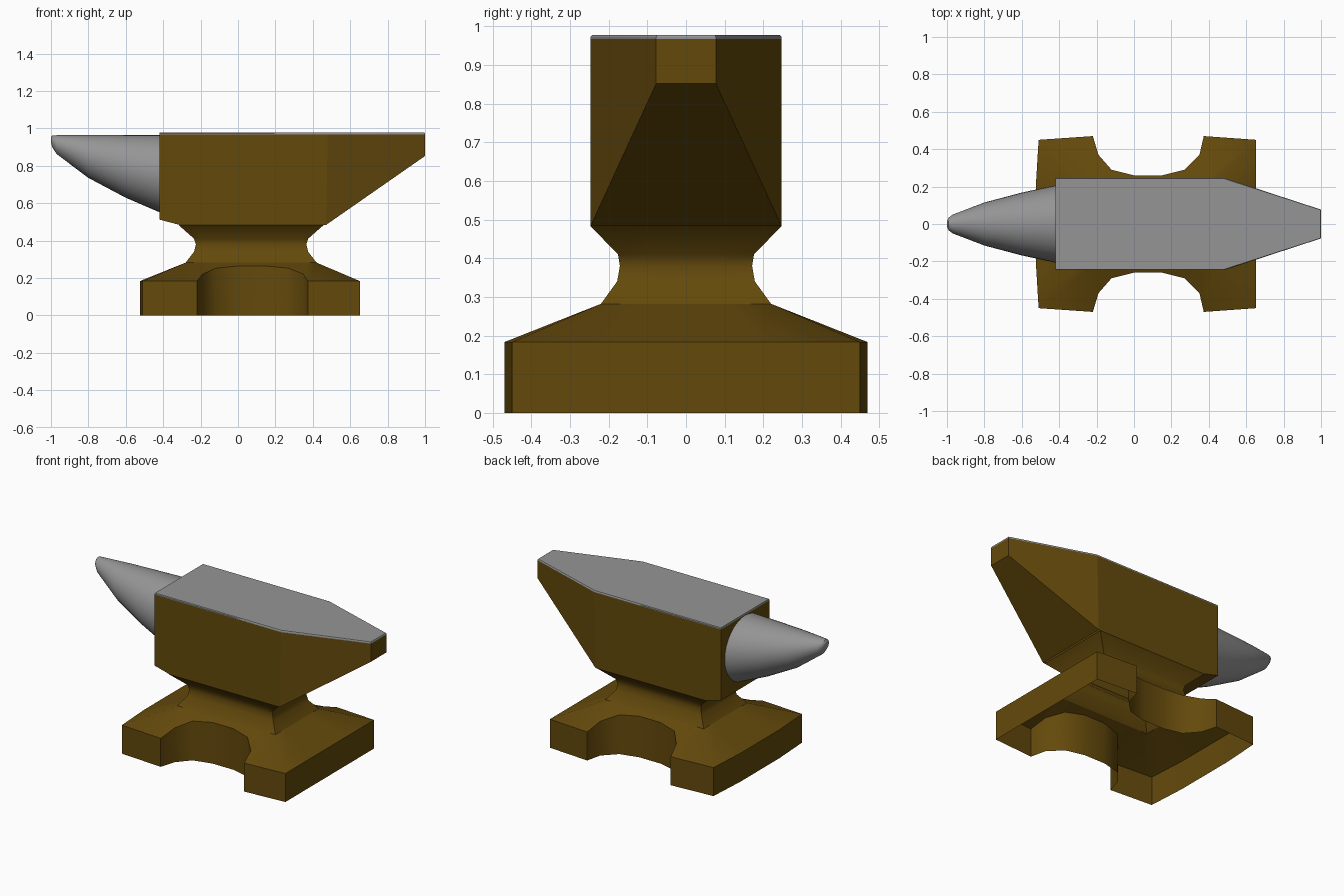
import bpy, bmesh
from math import sin, cos, pi, radians

if "Cube" in bpy.data.objects:
    bpy.data.objects.remove(bpy.data.objects["Cube"])


def paint(name, color):
    mat = bpy.data.materials.new(name)
    mat.diffuse_color = (*color, 1)
    mat.use_nodes = True
    mat.node_tree.nodes["Principled BSDF"].inputs["Base Color"].default_value = mat.diffuse_color
    return mat


iron = paint("brown_iron", (.127, .067, .0034))
steel = paint("grey_steel", (.30, .30, .30))


def finish(name, bm, material, angle=30):
    mesh = bpy.data.meshes.new(name)
    bm.to_mesh(mesh)
    bm.free()
    obj = bpy.data.objects.new(name, mesh)
    bpy.context.collection.objects.link(obj)
    mesh.materials.append(material)
    bpy.ops.object.select_all(action='DESELECT')
    obj.select_set(True)
    bpy.context.view_layer.objects.active = obj
    bpy.ops.object.shade_smooth_by_angle(angle=radians(angle))
    return obj


def loft(bm, rings):
    loops = [[bm.verts.new(p) for p in ring] for ring in rings]
    n = len(loops[0])
    for a, b in zip(loops, loops[1:]):
        for i in range(n):
            j = (i + 1) % n
            bm.faces.new((a[i], a[j], b[j], b[i]))
    return loops


# Foot and waist: open-bottomed shell with a scooped arch on each long side
CX = 0.07
side = [(-.51, .45), (-.22, .47), (-.19, .37), (-.12, .29), (0, .26),
        (.15, .26), (.27, .29), (.35, .37), (.373, .47), (.652, .45)]
outline = ([(x, -y) for x, y in side] + [(.652, -.2), (.652, .2)]
           + [(x, y) for x, y in reversed(side)] + [(-.525, .2), (-.525, -.2)])


def shoulder(x, y):
    if abs(y) > .4 or x > .6 or x < -.5:
        return .183
    return .28 - (abs(y) - .22) * .4


def unit(x, y):
    # position of an outline point on a unit rectangle
    if x > .6 or x < -.5:
        return (1 if x > 0 else -1), (y / .4 if abs(y) < .4 else (1 if y > 0 else -1))
    return (x - CX) / .35, (1 if y > 0 else -1)


rings = [[(x, y, 0) for x, y in outline],
         [(x, y, shoulder(x, y)) for x, y in outline]]
for hx, hy, z in [(.35, .22, .282), (.305, .178, .34), (.295, .171, .38),
                  (.305, .176, .41), (.388, .247, .483)]:
    rings.append([(CX + u * hx, v * hy, z) for u, v in (unit(*p) for p in outline)])
bm = bmesh.new()
loops = loft(bm, rings)
# crisp creases around the foot rim and the foot of the waist
for ring in loops[1:3]:
    for a, b in zip(ring, ring[1:] + ring[:1]):
        bm.edges.get((a, b)).smooth = False
finish("foot_and_waist", bm, iron, 42)

# Body: block with a tapering heel
bm = bmesh.new()
W, H = .247, .077
half = [(-.42, W, .967), (-.42, W, .512), (-.31, W, .483), (.47, W, .483),
        (.48, W, .967), (1, H, .852), (1, H, .967)]
for x, y, z in half:
    for s in (-1, 1):
        bm.verts.new((x, s * y, z))
bmesh.ops.convex_hull(bm, input=bm.verts[:])
bmesh.ops.dissolve_limit(bm, angle_limit=radians(2), verts=bm.verts[:], edges=bm.edges[:])
bmesh.ops.recalc_face_normals(bm, faces=bm.faces[:])
# open towards the waist
bottom = [f for f in bm.faces if all(v.co.z < .49 for v in f.verts)]
bmesh.ops.delete(bm, geom=bottom, context='FACES_ONLY')
finish("anvil_body", bm, iron, 10)

# Thin striking face with a softened upper rim
plan = [(-.42, -W), (.48, -W), (1, -H), (1, H), (.48, W), (-.42, W)]
bm = bmesh.new()
loops = loft(bm, [[(x, y, .966) for x, y in plan],
                  [(x, y, .972) for x, y in plan],
                  [(x * .997, y * .985, .977) for x, y in plan]])
bm.faces.new(loops[-1])
finish("striking_face", bm, steel)

# Horn: round sections along x as (x, radius, centre height)
bm = bmesh.new()
sections = [(-.41, .209, .756), (-.6, .168, .797), (-.8, .115, .850),
            (-.97, .05, .913), (-.992, .033, .930), (-1, .015, .938)]
N = 32
loops = loft(bm, [[(x, r * cos(2 * pi * i / N), zc + r * sin(2 * pi * i / N))
                   for i in range(N)] for x, r, zc in sections])
bm.faces.new(loops[-1])
bmesh.ops.recalc_face_normals(bm, faces=bm.faces[:])
finish("horn", bm, steel, 45)
